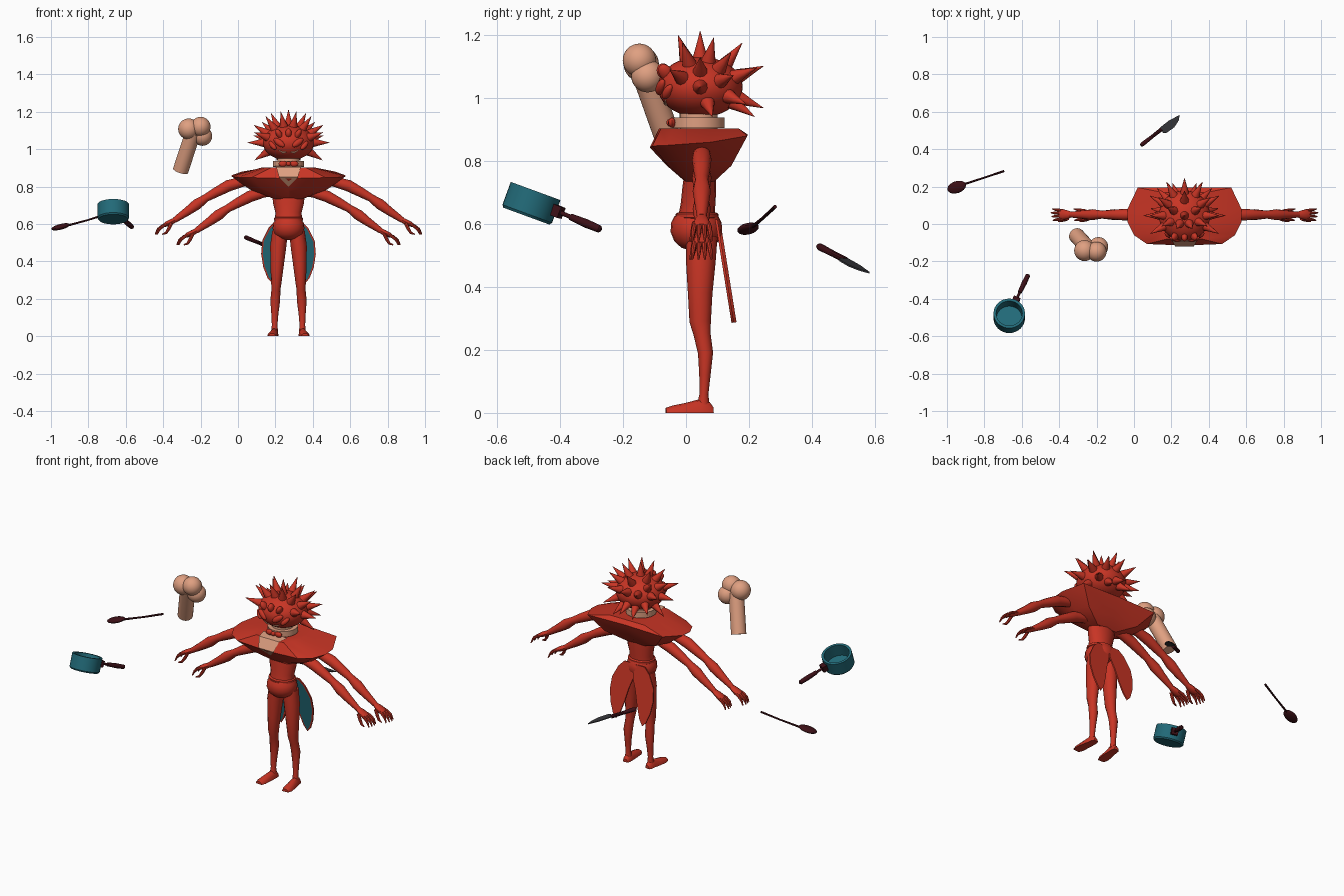
import bpy, bmesh
from math import sin, cos, pi, radians, sqrt
from mathutils import Vector, Matrix, Euler

if "Cube" in bpy.data.objects:
    bpy.data.objects.remove(bpy.data.objects["Cube"])

CX, CY = 0.27, 0.045
HEAD = Vector((CX, CY, 1.035))
HEAD_R = Vector((0.137, 0.135, 0.096))
parts = []


def material(name, rgb):
    m = bpy.data.materials.new(name)
    m.use_nodes = True
    m.diffuse_color = (*rgb, 1)
    m.node_tree.nodes["Principled BSDF"].inputs["Base Color"].default_value = (*rgb, 1)
    return m


RED = material("red", (0.58, 0.035, 0.018))
SKIN = material("tan", (0.74, 0.35, 0.22))
TEAL = material("teal", (0.016, 0.145, 0.19))
MAROON = material("dark maroon", (0.045, 0.005, 0.008))
STEEL = material("dark steel", (0.035, 0.035, 0.04))


def finish(name, bm, *mats):
    bmesh.ops.recalc_face_normals(bm, faces=bm.faces)
    me = bpy.data.meshes.new(name)
    bm.to_mesh(me)
    bm.free()
    for m in mats:
        me.materials.append(m)
    ob = bpy.data.objects.new(name, me)
    bpy.context.collection.objects.link(ob)
    parts.append(ob)
    return ob


def loft(name, rings, mat, caps=True):
    bm = bmesh.new()
    loops = [[bm.verts.new(p) for p in r] for r in rings]
    n = len(loops[0])
    for a, b in zip(loops, loops[1:]):
        for i in range(n):
            j = (i + 1) % n
            bm.faces.new((a[i], a[j], b[j], b[i]))
    if caps:
        bm.faces.new(loops[0])
        bm.faces.new(loops[-1])
    return finish(name, bm, mat)


def tube(name, path, radii, mat, sides=12, ref=(0, 1, 0)):
    """Tube along a path; each radius is a number or (along ref, across)."""
    path = [Vector(p) for p in path]
    rings = []
    for i, p in enumerate(path):
        t = (path[min(i + 1, len(path) - 1)] - path[max(i - 1, 0)]).normalized()
        u = Vector(ref)
        u = (u - t * u.dot(t)).normalized()
        v = t.cross(u)
        r = radii[i] if isinstance(radii[i], tuple) else (radii[i],) * 2
        rings.append([p + u * r[0] * cos(k * 2 * pi / sides) + v * r[1] * sin(k * 2 * pi / sides)
                      for k in range(sides)])
    return loft(name, rings, mat)


def ball(name, loc, scale, mat, rot=(0, 0, 0), seg=20):
    bm = bmesh.new()
    bmesh.ops.create_uvsphere(bm, u_segments=seg, v_segments=seg // 2 + 2, radius=1,
                              matrix=Matrix.LocRotScale(Vector(loc), Euler(rot), Vector(scale)))
    return finish(name, bm, mat)


def plate(name, outline, thick, front, back):
    """Flat panel; faces looking forward and inside the rim get the front colour."""
    bm = bmesh.new()
    f = bm.faces.new([bm.verts.new(p) for p in outline])
    f.normal_update()
    ext = bmesh.ops.extrude_face_region(bm, geom=[f])
    off = f.normal * thick
    for v in ext["geom"]:
        if isinstance(v, bmesh.types.BMVert):
            v.co += off
    bmesh.ops.recalc_face_normals(bm, faces=bm.faces)
    face = min(bm.faces, key=lambda q: q.normal.y)
    bmesh.ops.inset_region(bm, faces=[face], thickness=0.008)
    face.material_index = 1
    return finish(name, bm, back, front)


# Torso, belt and hips
body = [(0.045, 0.76, 0.05, 0.088), (0.042, 0.71, 0.054, 0.082), (0.038, 0.66, 0.055, 0.07),
        (0.035, 0.63, 0.058, 0.072)]
tube("torso", [(CX, b[0], b[1]) for b in body], [b[2:] for b in body], RED, 16)
tube("belt", [(CX, 0.035, z) for z in (0.615, 0.62, 0.632, 0.637)],
     [(0.06, 0.07), (0.068, 0.078), (0.068, 0.078), (0.06, 0.07)], RED, 20)
hips = [(0.625, 0.07, 0.07), (0.605, 0.08, 0.082), (0.575, 0.082, 0.085), (0.545, 0.07, 0.075),
        (0.525, 0.048, 0.05), (0.515, 0.02, 0.02)]
tube("hips", [(CX, 0.033, h[0]) for h in hips], [h[1:] for h in hips], RED, 20)

# Wide angular collar: neck ring, raised ring, rim, underside, waist ring
half = [(0, -0.115, 0.843), (0.2, -0.107, 0.848), (0.27, -0.06, 0.85), (0.305, 0.01, 0.855),
        (0.305, 0.08, 0.86), (0.25, 0.195, 0.88), (0, 0.195, 0.885)]
rim = half + [(-x, y, z) for x, y, z in half[-2:0:-1]]


def collar_ring(sx, sy, z=None):
    return [(CX + x * sx, CY + (y - CY) * sy, z or h) for x, y, h in rim]


loft("collar", [collar_ring(0.22, 0.45, 0.9), collar_ring(0.45, 0.82, 0.903), collar_ring(1, 1),
                collar_ring(0.68, 0.66, 0.785), collar_ring(0.26, 0.3, 0.735)], RED)

# Bare chest showing in the collar's V opening
bm = bmesh.new()
a, b, c, d, e = [bm.verts.new((CX + x, y, z)) for x, y, z in
                 [(-0.08, -0.03, 0.909), (0.08, -0.03, 0.909), (0.05, -0.12, 0.85),
                  (-0.05, -0.12, 0.85), (0, -0.077, 0.8)]]
f, g = [bm.verts.new((CX + s * 0.066, -0.09, 0.905)) for s in (-1, 1)]
for q in ((a, b, g, f), (f, g, c, d), (d, c, e)):
    bm.faces.new(q)
finish("chest", bm, SKIN)

# Neck, choker and bow
tube("neck", [(CX, 0.04, 0.88), (CX, 0.04, 0.97)], [0.06, 0.06], SKIN, 20)
tube("choker", [(CX, 0.04, 0.905), (CX, 0.04, 0.938)], [0.083, 0.083], SKIN, 28)
ball("bow_knot", (CX, -0.05, 0.922), (0.013, 0.012, 0.013), RED, seg=12)
for s, side in ((1, "left"), (-1, "right")):
    ball(side + "_bow_loop", (CX + s * 0.03, -0.045, 0.922), (0.023, 0.012, 0.016), RED, seg=12)

# Head and its raised face details
ball("head", HEAD, HEAD_R, RED, seg=32)


def on_face(x, z):
    k = 1 - (x / HEAD_R.x) ** 2 - ((z - HEAD.z) / HEAD_R.z) ** 2
    return Vector((CX + x, CY - HEAD_R.y * sqrt(max(k, 0)), z))


ball("forehead_petal", on_face(0, 1.085), (0.017, 0.022, 0.026), RED, (0.5, 0, 0))
for s, side in ((1, "left"), (-1, "right")):
    ball(side + "_brow", on_face(s * 0.05, 1.08), (0.016, 0.022, 0.032), RED, (0.5, s * 0.5, 0))
    ball(side + "_eyelid", on_face(s * 0.05, 1.035), (0.017, 0.014, 0.036), RED, (0, s * 0.95, s * 0.3))
    ball(side + "_cheek", on_face(s * 0.085, 1.02), (0.014, 0.014, 0.03), RED, (0, s * 0.8, s * 0.6))
    tube(side + "_mouth", [on_face(s * x, z) for x, z in ((0.012, 0.985), (0.03, 0.982), (0.052, 0.994))],
         [0.003, 0.006, 0.002], SKIN, 8)


# Spikes radiating from the head
def spike(name, az, el):
    d = Vector((cos(az) * cos(el), sin(az) * cos(el), sin(el)))
    base = HEAD + Vector([d[i] * HEAD_R[i] for i in range(3)])
    tip = base + d * 0.082
    tube(name, [base - d * 0.02, base, base + d * 0.035, tip], [0.026, 0.023, 0.013, 0.0008],
         RED, 10, (0.31, 0.43, 0.85))


side_spikes = [(0, 0), (12, -32), (0, 32), (-28, 18), (-25, 52), (25, 62), (30, 12), (35, 38),
               (45, -18), (62, 20), (70, -32), (-60, 68)]
for i, (az, el) in enumerate(side_spikes):
    spike(f"left_spike_{i}", radians(az), radians(el))
    spike(f"right_spike_{i}", radians(180 - az), radians(el))
for i, el in enumerate((-22, 22, 52, 90)):
    spike(f"middle_spike_{i}", radians(90), radians(el))

# Legs, feet and coat tails
leg = [(0.045, 0.05, 0.56, 0.05, 0.042), (0.055, 0.047, 0.48, 0.047, 0.043), (0.061, 0.045, 0.38, 0.039, 0.036),
       (0.065, 0.045, 0.29, 0.034, 0.028), (0.067, 0.051, 0.25, 0.027, 0.024), (0.071, 0.062, 0.19, 0.024, 0.026),
       (0.073, 0.06, 0.12, 0.018, 0.019), (0.074, 0.057, 0.06, 0.014, 0.015), (0.074, 0.055, 0.025, 0.02, 0.018)]
foot = [(0.073, 0.087, 0.018, 0.014), (0.074, 0.075, 0.035, 0.021), (0.076, 0.045, 0.044, 0.023),
        (0.082, 0, 0.032, 0.027), (0.086, -0.04, 0.024, 0.028), (0.088, -0.064, 0.016, 0.02)]
tail = [(0, 0.615), (0.07, 0.615), (0.105, 0.58), (0.14, 0.51), (0.146, 0.44), (0.135, 0.37), (0.112, 0.31),
        (0.09, 0.287), (0.068, 0.32), (0.045, 0.39), (0.025, 0.47), (0, 0.54)]
for s, side in ((1, "left"), (-1, "right")):
    tube(side + "_leg", [(CX + s * x, y, z) for x, y, z, *_ in leg], [q[3:] for q in leg], RED)
    ob = tube(side + "_foot", [(CX + s * x, y, 0) for x, y, *_ in foot],
              [(w, h) for _, _, h, w in foot], RED, 12, (1, 0, 0))
    for v in ob.data.vertices:
        v.co.z = max(v.co.z, 0)
    plate(side + "_coat_tail", [(CX + s * x, 0.1 + (0.615 - z) * 0.16, z) for x, z in tail], 0.008, TEAL, RED)

# Four arms with clawed hands; the lower pair repeats the upper
arm = [(0.17, 0.84, 0.028), (0.25, 0.825, 0.027), (0.32, 0.805, 0.031), (0.39, 0.768, 0.026),
       (0.44, 0.74, 0.021), (0.49, 0.705, 0.029), (0.54, 0.668, 0.023), (0.61, 0.62, 0.015)]
finger = [(0.64, 0.603), (0.675, 0.59), (0.7, 0.572), (0.715, 0.545)]
thumb = [(0.625, 0.605), (0.64, 0.575), (0.655, 0.552), (0.675, 0.545)]
for level, dx, dz in (("upper", 0, 0), ("lower", -0.115, -0.057)):
    for s, side in ((1, "left"), (-1, "right")):
        def at(x, z, y=0.0):
            return (CX + s * (x + dx), 0.05 + y, z + dz)
        n = f"{level}_{side}_"
        tube(n + "arm", [at(x, z) for x, z, _ in arm], [r for *_, r in arm], RED)
        tube(n + "palm", [at(0.6, 0.625), at(0.625, 0.612), at(0.65, 0.6), at(0.668, 0.592)],
             [(0.013, 0.012), (0.023, 0.015), (0.027, 0.014), (0.02, 0.009)], RED)
        for i in range(4):
            y = (i - 1.5) * 0.014
            k = 1 - 0.2 * abs(i - 1.7) / 2
            tube(f"{n}finger_{i}", [at(0.64 + (x - 0.64) * k, z, y * (1 + j * 0.15)) for j, (x, z) in enumerate(finger)],
                 [0.007, 0.008, 0.007, 0.003], RED, 8)
        tube(n + "thumb", [at(x, z, -0.022 - 0.005 * j) for j, (x, z) in enumerate(thumb)],
             [0.009, 0.009, 0.007, 0.003], RED, 8)

# Floating bone
tube("bone_shaft", [(-0.307, -0.062, 0.885), (-0.24, -0.135, 1.09)], [0.042, 0.042], SKIN, 24)
for i, (x, y, z, r) in enumerate([(-0.264, -0.142, 1.108, 0.056), (-0.19, -0.122, 1.07, 0.052),
                                  (-0.2, -0.148, 1.12, 0.053)]):
    ball(f"bone_knob_{i}", (x, y, z), (r, r, r), SKIN, seg=28)

# Floating cooking pot, open at the top, with its handle
axis = Vector((0, 0.345, 0.94)).normalized()
low = Vector((-0.667, -0.507, 0.625))
wall = [(0, 0.078), (0.008, 0.084), (0.085, 0.084), (0.085, 0.07), (0.012, 0.068)]
tilt = axis.to_track_quat("Z", "Y").to_matrix()
loft("pot", [[low + tilt @ Vector((r * cos(k * pi / 16), r * sin(k * pi / 16), h)) for k in range(32)]
             for h, r in wall], TEAL)
start, end = Vector((-0.637, -0.42, 0.645)), Vector((-0.565, -0.27, 0.582))
tube("pot_handle_mount", [start, start.lerp(end, 0.16)], [0.026, 0.026], MAROON, 4, (0.7, 0, 0.7))
tube("pot_handle", [start.lerp(end, t) for t in (0.1, 0.35, 0.36, 0.7, 0.97, 1)],
     [0.007, 0.007, 0.011, 0.014, 0.012, 0.006], MAROON, 12, (0, 0, 1))

# Floating spoon
ball("spoon_bowl", (-0.948, 0.197, 0.585), (0.053, 0.032, 0.015), MAROON, (0, -0.25, 0.32))
tube("spoon_handle", [(-0.91, 0.212, 0.592), (-0.8, 0.248, 0.622), (-0.695, 0.283, 0.655)],
     [0.006, 0.005, 0.006], MAROON, 10)

# Floating knife
grip, neck, tip = Vector((0.037, 0.42, 0.53)), Vector((0.145, 0.505, 0.486)), Vector((0.243, 0.582, 0.443))
tube("knife_handle", [grip, grip.lerp(neck, 0.08), grip.lerp(neck, 0.6), neck],
     [0.008, 0.012, 0.01, 0.011], MAROON, 10, (0, 0, 1))
run = tip - neck
edge = Vector((0.62, -0.78, 0)).normalized()
plate("knife_blade", [neck + run * t + edge * w for t, w in
                      ((-0.02, -0.012), (0.5, -0.012), (1, 0), (0.82, 0.02), (0.5, 0.034), (0.1, 0.032), (-0.02, 0.022))],
      0.005, STEEL, STEEL)

# Smooth shading with kept edges
for ob in parts:
    ob.select_set(True)
bpy.context.view_layer.objects.active = parts[0]
bpy.ops.object.shade_smooth_by_angle(angle=radians(35))
